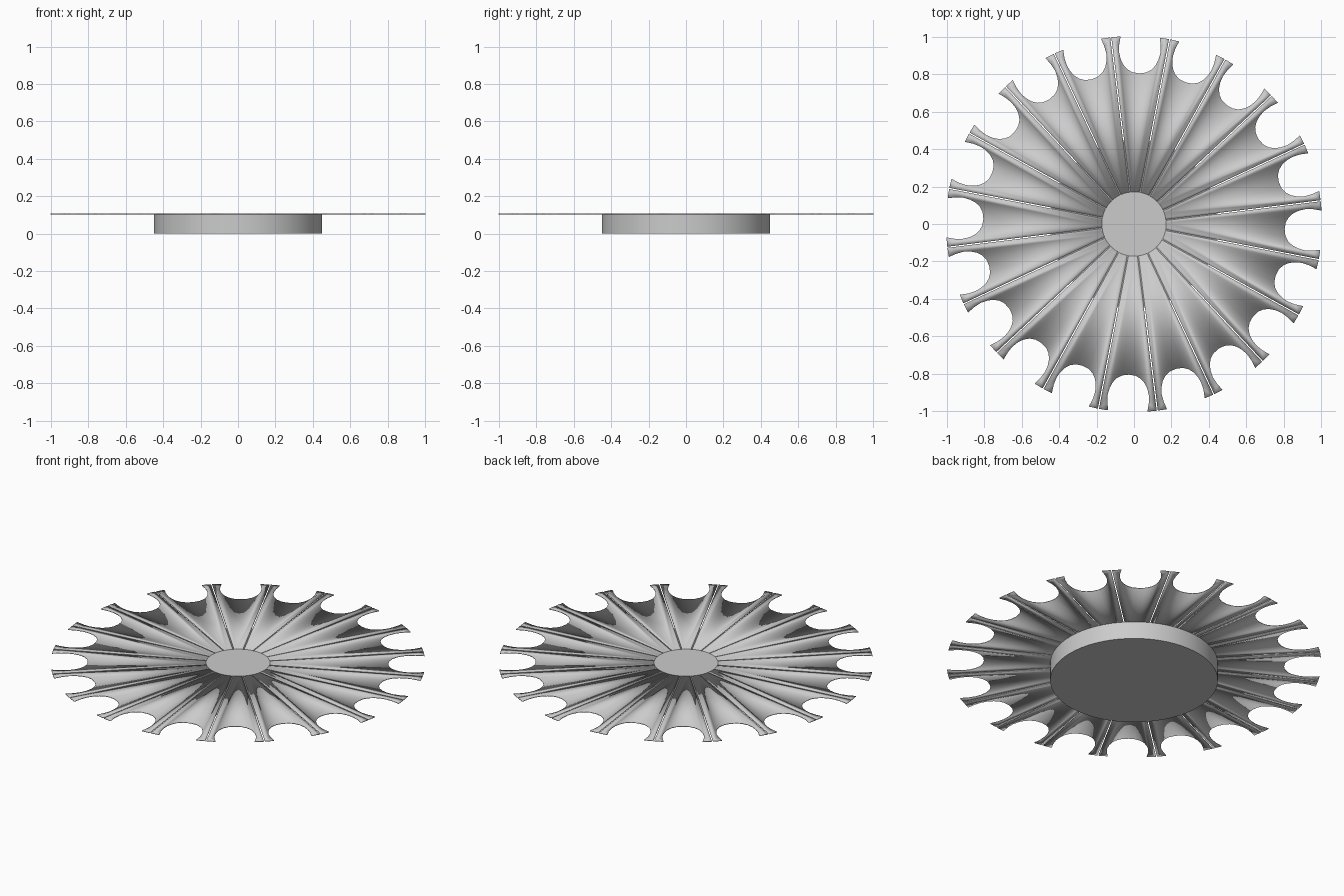
import bpy, bmesh
from math import radians, cos, sin, tan

if "Cube" in bpy.data.objects:
    bpy.data.objects.remove(bpy.data.objects["Cube"])

PETALS = 20
STEP = 360 / PETALS
OFFSET = 16.1          # angle of the first petal's centre line
Z0, Z1 = 0.103, 0.107  # bottom and top of the thin sheet
HUB_R = 0.172
SLIT = 0.003           # half width of the slit between petals


def finish(bm, name):
    bmesh.ops.recalc_face_normals(bm, faces=bm.faces[:])
    mesh = bpy.data.meshes.new(name)
    bm.to_mesh(mesh)
    bm.free()
    obj = bpy.data.objects.new(name, mesh)
    bpy.context.collection.objects.link(obj)
    return obj


def prism(bm, pts, z0, z1):
    low = [bm.verts.new((x, y, z0)) for x, y in pts]
    top = [bm.verts.new((x, y, z1)) for x, y in pts]
    n = len(pts)
    bm.faces.new(low[::-1])
    bm.faces.new(top)
    for i in range(n):
        j = (i + 1) % n
        bm.faces.new((low[i], low[j], top[j], top[i]))


def circle(r, n):
    return [(r * cos(radians(360 * i / n)), r * sin(radians(360 * i / n))) for i in range(n)]


# half outline of one petal (radial, tangential), from inner arc to notch bottom
a = radians(STEP / 2)
half = [(HUB_R, 0.012),
        (HUB_R * cos(a), HUB_R * sin(a) - SLIT),
        (0.994, 0.994 * tan(a) - SLIT),
        (1.0, 0.105), (0.955, 0.111), (0.915, 0.110), (0.880, 0.101),
        (0.850, 0.086), (0.826, 0.064), (0.811, 0.036)]
outline = [(r, -v) for r, v in half] + [(0.806, 0.0)] + half[::-1]

# ring of petals with rounded notches
bm = bmesh.new()
for k in range(PETALS):
    t = radians(OFFSET + k * STEP)
    c, s = cos(t), sin(t)
    prism(bm, [(r * c - v * s, r * s + v * c) for r, v in outline], Z0, Z1)
petals = finish(bm, "petal_ring")
petals.data.shade_smooth()

# flat centre joining the petals
bm = bmesh.new()
prism(bm, circle(HUB_R, 40), Z0, Z1)
finish(bm, "centre_plate")

# round base under the petals
bm = bmesh.new()
prism(bm, circle(0.45, 64), 0.0, Z0)
base = finish(bm, "round_base")
bpy.context.view_layer.objects.active = base
base.select_set(True)
bpy.ops.object.shade_smooth_by_angle(angle=radians(30))
